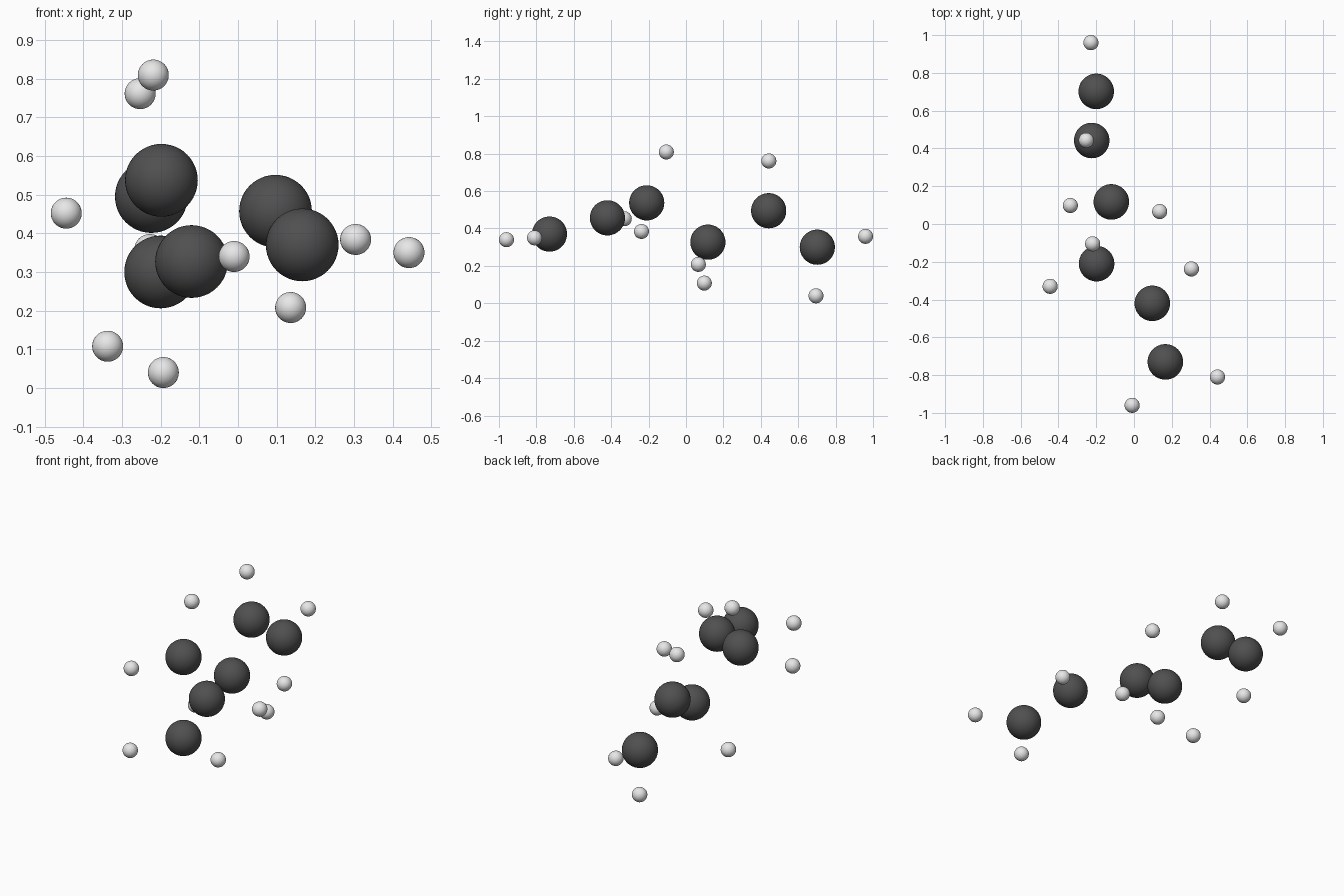
import bpy

cube = bpy.data.objects.get("Cube")
if cube:
    bpy.data.objects.remove(cube, do_unlink=True)


def make_material(name, value):
    mat = bpy.data.materials.new(name)
    mat.use_nodes = True
    color = (value, value, value, 1)
    mat.diffuse_color = color
    mat.node_tree.nodes["Principled BSDF"].inputs["Base Color"].default_value = color
    return mat


def add_balls(name, centres, radius, mat):
    for number, centre in enumerate(centres, 1):
        bpy.ops.mesh.primitive_uv_sphere_add(
            segments=48, ring_count=24, radius=radius, location=centre)
        ball = bpy.context.object
        ball.name = f"{name}_{number}"
        ball.data.materials.append(mat)
        bpy.ops.object.shade_smooth()


# Large dark atoms, from back to front
add_balls("large_dark_atom", [
    (-0.2, 0.702, 0.3),
    (-0.224, 0.442, 0.495),
    (-0.12, 0.117, 0.327),
    (-0.198, -0.21, 0.537),
    (0.097, -0.42, 0.457),
    (0.166, -0.73, 0.37),
], 0.094, make_material("dark grey", 0.08))

# Small pale atoms, from back to front
add_balls("small_pale_atom", [
    (-0.228, 0.96, 0.358),
    (-0.193, 0.695, 0.04),
    (-0.253, 0.443, 0.761),
    (-0.337, 0.098, 0.108),
    (0.136, 0.066, 0.208),
    (-0.219, -0.105, 0.809),
    (-0.444, -0.33, 0.452),
    (0.304, -0.238, 0.384),
    (0.442, -0.81, 0.35),
    (-0.01, -0.96, 0.34),
], 0.04, make_material("pale grey", 0.8))
